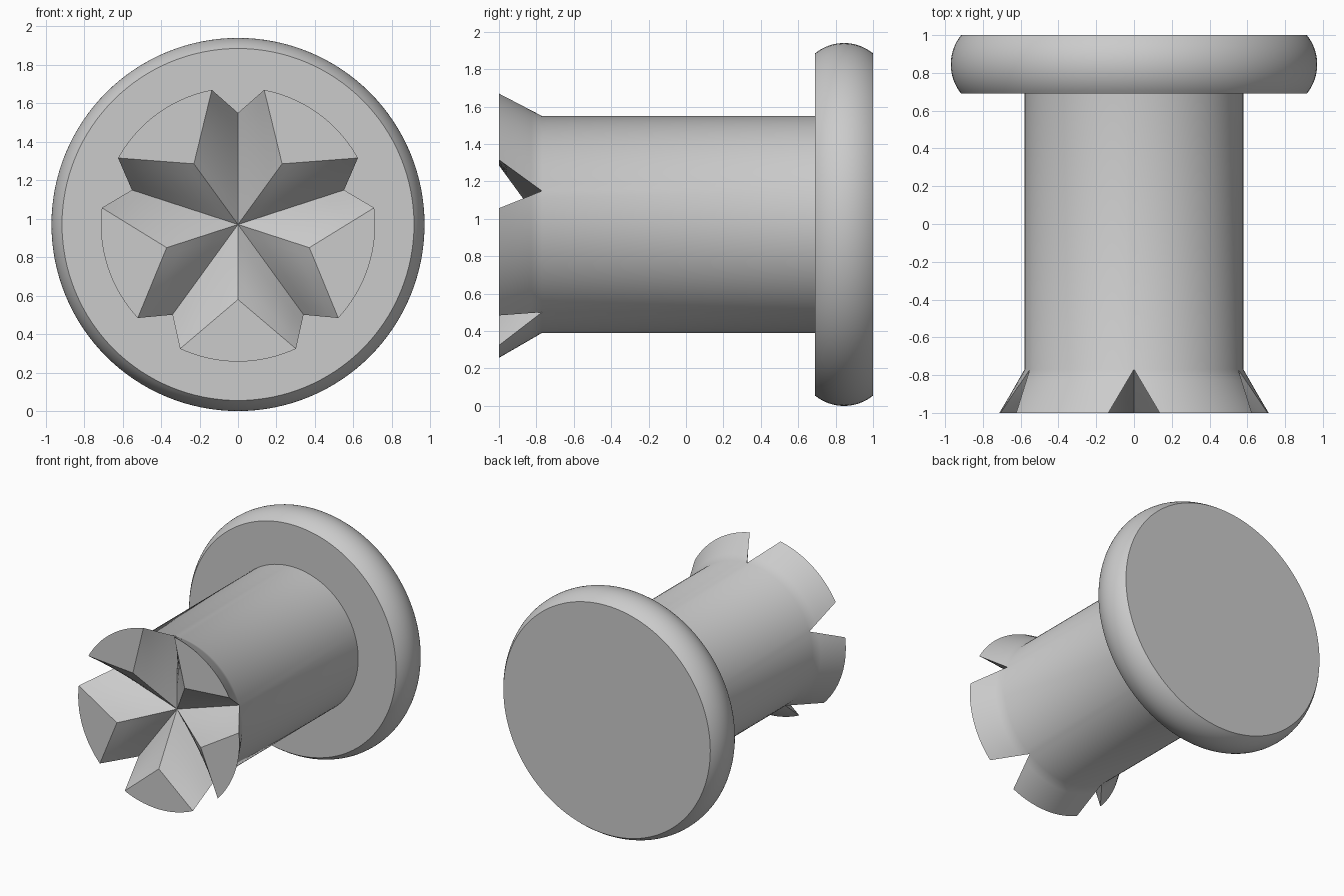
import bpy, bmesh
from math import cos, sin, radians, pi, atan
from mathutils import Vector

cube = bpy.data.objects.get("Cube")
if cube:
    bpy.data.objects.remove(cube, do_unlink=True)

HEAD_R, RIM_R = 0.97, 0.915
SHAFT_R, FLARE_R, INNER_R = 0.58, 0.713, 0.39
TIP_Y, NOTCH_Y, HEAD_Y, BACK_Y = -1.0, -0.77, 0.69, 1.0
TABS, STEPS, ROWS = 5, 18, 8

grey = bpy.data.materials.new("plain grey")
grey.use_nodes = True
grey.diffuse_color = (0.6, 0.6, 0.6, 1)
grey.node_tree.nodes["Principled BSDF"].inputs["Base Color"].default_value = (0.6, 0.6, 0.6, 1)


def point(r, degrees, y):
    a = radians(degrees)
    return Vector((r * cos(a), y, HEAD_R + r * sin(a)))


def add_face(bm, points):
    bm.faces.new([bm.verts.new(p) for p in points])


def strip(bm, first, second):
    for i in range(len(first) - 1):
        add_face(bm, (first[i], first[i + 1], second[i + 1], second[i]))


def finish(bm, name):
    bmesh.ops.remove_doubles(bm, verts=bm.verts[:], dist=0.0005)
    bmesh.ops.recalc_face_normals(bm, faces=bm.faces[:])
    mesh = bpy.data.meshes.new(name)
    bm.to_mesh(mesh)
    bm.free()
    mesh.materials.append(grey)
    obj = bpy.data.objects.new(name, mesh)
    bpy.context.collection.objects.link(obj)
    bpy.ops.object.select_all(action="DESELECT")
    obj.select_set(True)
    bpy.context.view_layer.objects.active = obj
    bpy.ops.object.shade_smooth_by_angle(angle=radians(40))


# Round head: flat faces with a bulging rim, turned around the y axis
bm = bmesh.new()
half = (BACK_Y - HEAD_Y) / 2
bulge = HEAD_R - RIM_R
sweep = 2 * atan(bulge / half)
arc_r = half / sin(sweep)
profile = [(0, HEAD_Y)]
for i in range(17):
    a = sweep * (i / 8 - 1)
    profile.append((HEAD_R - arc_r * (1 - cos(a)), HEAD_Y + half + arc_r * sin(a)))
profile.append((0, BACK_Y))
verts = [bm.verts.new(point(r, 0, y)) for r, y in profile]
edges = [bm.edges.new(pair) for pair in zip(verts, verts[1:])]
bmesh.ops.spin(bm, geom=verts + edges, cent=(0, 0, HEAD_R), axis=(0, 1, 0),
               angle=2 * pi, steps=128, use_merge=False)
finish(bm, "round_head")

# Shaft with flared tabs parted by a star-shaped notch
bm = bmesh.new()
centre = point(0, 0, NOTCH_Y)
sector = 180 / TABS
tab = sector - 11
embed_y = HEAD_Y + 0.03
for k in range(TABS):
    mid = 90 + sector * (2 * k + 1)
    spread = [2 * j / STEPS - 1 for j in range(STEPS + 1)]
    rim = [point(FLARE_R, mid + tab * t, TIP_Y) for t in spread]
    neck = [point(SHAFT_R, mid + sector * t, NOTCH_Y) for t in spread]
    base = [point(SHAFT_R, mid + sector * t, embed_y) for t in spread]
    inner = point(INNER_R, mid, TIP_Y)
    # Flat tab end, flared outside, shaft wall and hidden end
    add_face(bm, [inner] + rim)
    flare = [[n.lerp(p, row / 4) for n, p in zip(neck, rim)] for row in range(5)]
    for a, b in zip(flare, flare[1:]):
        strip(bm, a, b)
    strip(bm, neck, base)
    add_face(bm, [point(0, 0, embed_y)] + base)
    # Twisted notch walls on both sides of the tab
    for side in (0, -1):
        rows = []
        for i in range(ROWS + 1):
            low = centre.lerp(neck[side], i / ROWS)
            high = inner.lerp(rim[side], i / ROWS)
            rows.append([low.lerp(high, j / 4) for j in range(5)])
        for a, b in zip(rows, rows[1:]):
            strip(bm, a, b)
finish(bm, "notched_shaft")
